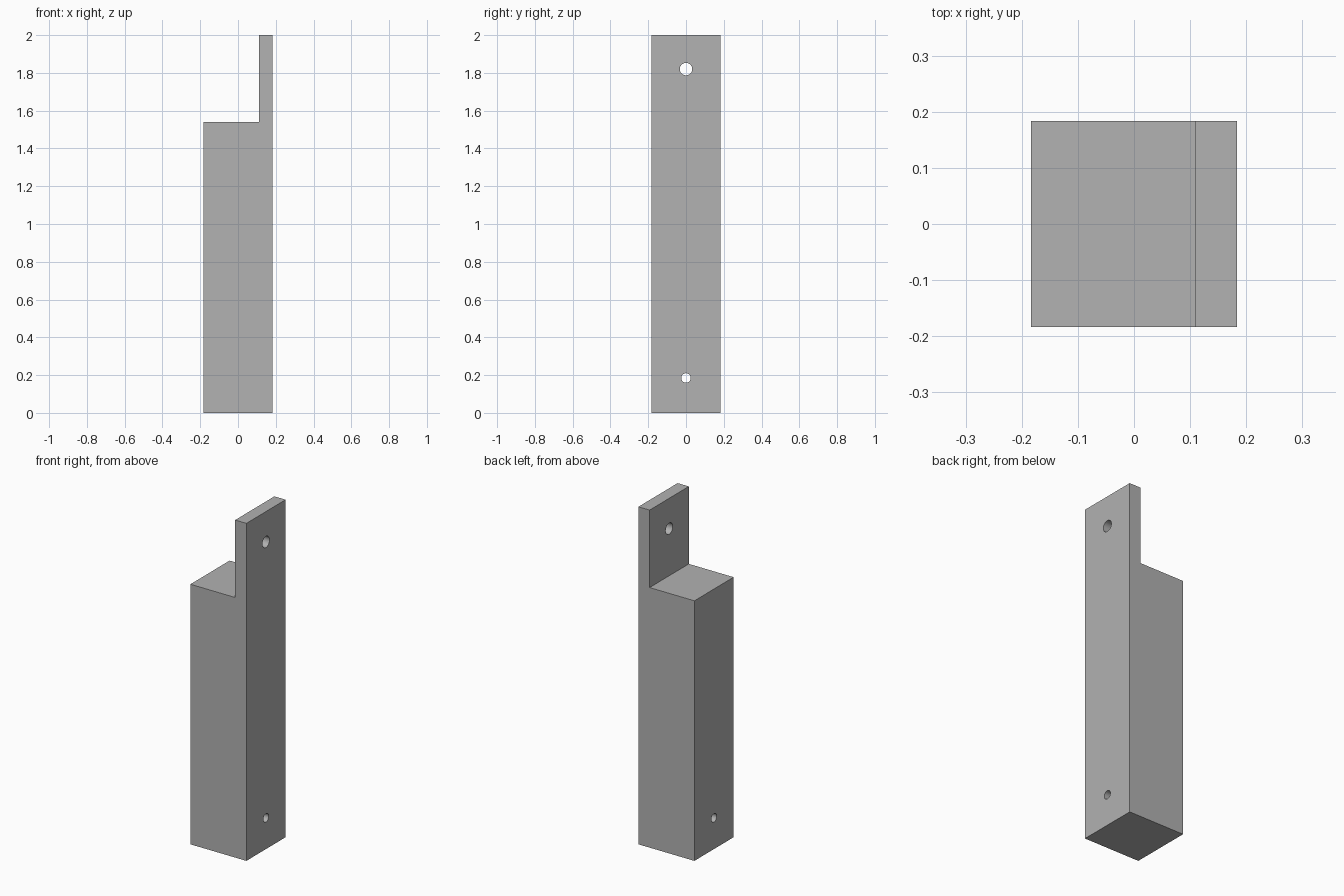
import bpy
import bmesh
import math

default = bpy.data.objects.get("Cube")
if default:
    bpy.data.objects.remove(default, do_unlink=True)

HALF = 0.1835       # half of the square section
TONGUE_X = 0.11     # inner face of the thin tongue
SHOULDER_Z = 1.541  # height of the notch
TOP_Z = 2.0

grey = bpy.data.materials.new("plain grey")
grey.use_nodes = True
colour = (0.445, 0.445, 0.445, 1)
grey.diffuse_color = colour
grey.node_tree.nodes["Principled BSDF"].inputs["Base Color"].default_value = colour


def make_object(name, bm):
    bmesh.ops.recalc_face_normals(bm, faces=bm.faces)
    mesh = bpy.data.meshes.new(name)
    bm.to_mesh(mesh)
    bm.free()
    mesh.materials.append(grey)
    obj = bpy.data.objects.new(name, mesh)
    bpy.context.collection.objects.link(obj)
    return obj


# Notched post: side profile extruded from front to back
profile = [(-HALF, 0), (HALF, 0), (HALF, TOP_Z), (TONGUE_X, TOP_Z),
           (TONGUE_X, SHOULDER_Z), (-HALF, SHOULDER_Z)]
bm = bmesh.new()
face = bm.faces.new([bm.verts.new((x, -HALF, z)) for x, z in profile])
extruded = bmesh.ops.extrude_face_region(bm, geom=[face])["geom"]
bmesh.ops.translate(bm, vec=(0, 2 * HALF, 0),
                    verts=[v for v in extruded if isinstance(v, bmesh.types.BMVert)])
post = make_object("notched_post", bm)


# Bolt holes drilled straight through from side to side
def drill(name, z, radius):
    bm = bmesh.new()
    bmesh.ops.create_cone(bm, cap_ends=True, segments=32, radius1=radius,
                          radius2=radius, depth=1)
    cutter = make_object(name, bm)
    cutter.rotation_euler.y = math.pi / 2
    cutter.location.z = z
    cutter.hide_render = True
    cutter.hide_viewport = True
    cutter.display_type = 'WIRE'
    cut = post.modifiers.new(name, 'BOOLEAN')
    cut.operation = 'DIFFERENCE'
    cut.solver = 'EXACT'
    cut.object = cutter


drill("upper_hole_cutter", 1.82, 0.033)
drill("lower_hole_cutter", 0.185, 0.025)

# Smooth hole walls, sharp edges elsewhere
bpy.ops.object.select_all(action='DESELECT')
post.select_set(True)
bpy.context.view_layer.objects.active = post
for modifier in list(post.modifiers):
    bpy.ops.object.modifier_apply(modifier=modifier.name)
bpy.ops.object.shade_smooth_by_angle(angle=math.radians(30))
